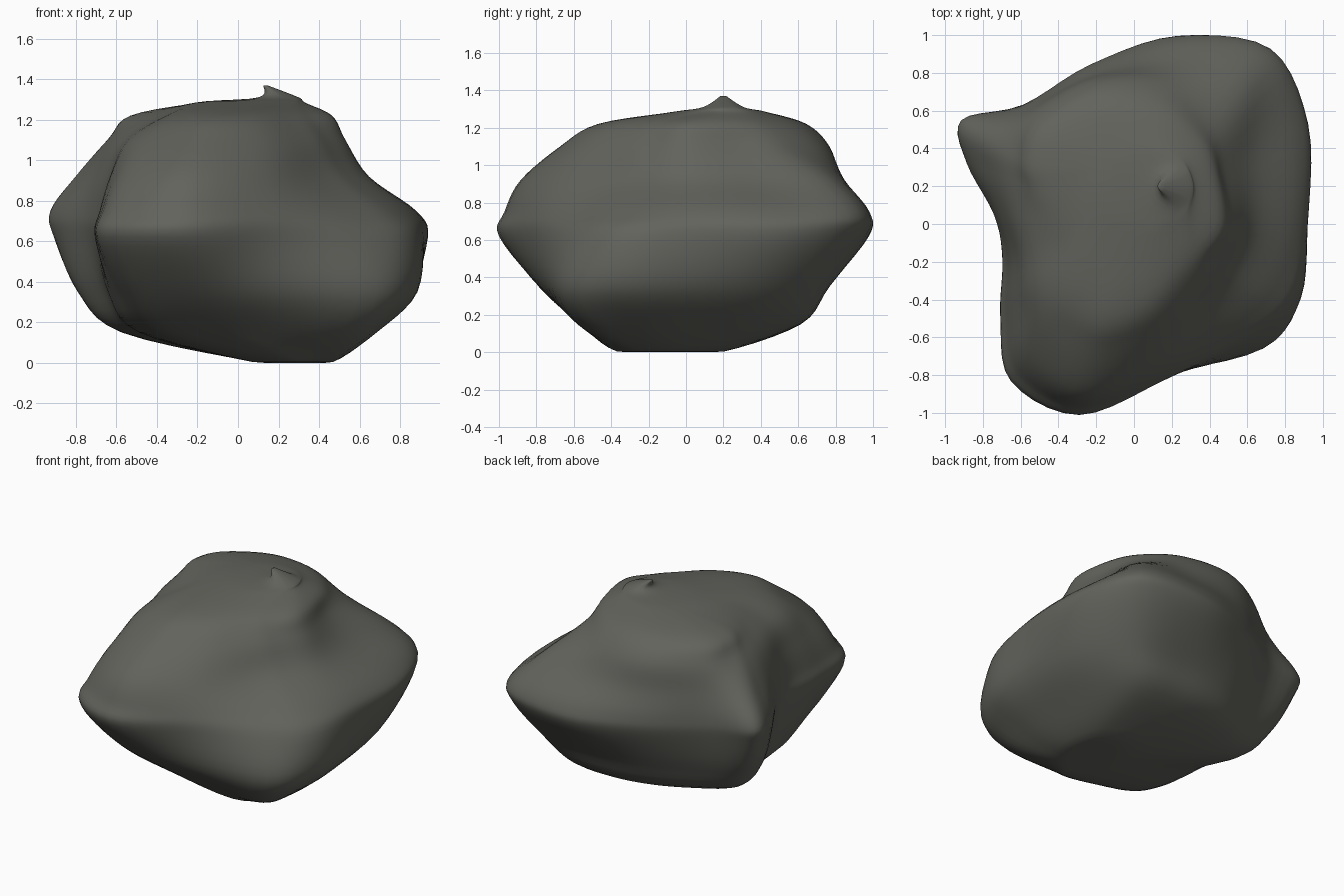
import bpy, bmesh, math
from mathutils import Vector

if "Cube" in bpy.data.objects:
    bpy.data.objects.remove(bpy.data.objects["Cube"])

# Directions (degrees) that follow the boulder's corners and hollows
ANGLES = [0, 30, 52, 77, 105, 133, 149, 160, 176, 195, 215, 232, 254, 281, 316, 336]
COS = [(math.cos(math.radians(a)), math.sin(math.radians(a))) for a in ANGLES]
STEPS = 5


def section(z, radii):
    return [Vector((r * c, r * s, z)) for r, (c, s) in zip(radii, COS)]


def oval(z, cx, cy, rx, ry):
    return [Vector((cx + rx * c, cy + ry * s, z)) for c, s in COS]


def spline(p0, p1, p2, p3, t):
    return 0.5 * (2 * p1 + (p2 - p0) * t + (2 * p0 - 5 * p1 + 4 * p2 - p3) * t * t
                  + (3 * p1 - p0 - 3 * p2 + p3) * t ** 3)


# Horizontal cross-sections from the base to the small peak
rings = [
    oval(0.0, 0.27, -0.08, 0.01, 0.01),
    oval(0.005, 0.27, -0.08, 0.20, 0.29),
    section(0.15, [.67, .70, .73, .63, .58, .60, .65, .60, .50, .50, .55, .58, .55, .58, .80, .74]),
    section(0.35, [.87, .92, .93, .78, .73, .76, .88, .83, .66, .66, .74, .84, .81, .78, .95, .95]),
    section(0.62, [.92, 1.06, 1.14, 1.0, .86, .85, 1.03, .93, .735, .72, .86, 1.05, 1.04, .84, .87, .94]),
    section(0.75, [.86, 1.0, 1.16, 1.0, .87, .86, 1.06, .93, .74, .70, .83, 1.0, 1.01, .82, .76, .82]),
    section(0.92, [.64, .73, .97, .87, .82, .83, .92, .82, .70, .66, .76, .88, .92, .73, .58, .59]),
    section(1.10, [.53, .56, .68, .75, .78, .78, .74, .68, .61, .58, .64, .68, .70, .58, .48, .48]),
    section(1.22, [.46, .50, .56, .62, .66, .67, .62, .52, .42, .38, .42, .46, .49, .42, .36, .38]),
    oval(1.285, 0.06, 0.18, 0.27, 0.25),
    oval(1.31, 0.20, 0.20, 0.10, 0.11),
    oval(1.37, 0.135, 0.20, 0.01, 0.015),
]

# Smooth every section around, then smooth from section to section
n = len(ANGLES)
fine = [[spline(r[i - 1], r[i], r[(i + 1) % n], r[(i + 2) % n], k / STEPS)
         for i in range(n) for k in range(STEPS)] for r in rings]
rows = []
last = len(fine) - 1
for j in range(last):
    a, b, c, d = fine[max(j - 1, 0)], fine[j], fine[j + 1], fine[min(j + 2, last)]
    for k in range(STEPS):
        rows.append([spline(*p, k / STEPS) for p in zip(a, b, c, d)])
rows.append(fine[last])

# Boulder skin
bm = bmesh.new()
grid = [[bm.verts.new((p.x, p.y, max(p.z, 0.0))) for p in row] for row in rows]
m = n * STEPS
for low, high in zip(grid, grid[1:]):
    for i in range(m):
        bm.faces.new((low[i], low[(i + 1) % m], high[(i + 1) % m], high[i]))
bm.faces.new(grid[0][::-1])
bm.faces.new(grid[-1])
for f in bm.faces:
    f.smooth = True
mesh = bpy.data.meshes.new("boulder")
bm.to_mesh(mesh)
bm.free()
boulder = bpy.data.objects.new("boulder", mesh)
bpy.context.collection.objects.link(boulder)

# Dark grey stone
stone = bpy.data.materials.new("dark grey stone")
stone.diffuse_color = (0.125, 0.125, 0.11, 1)
stone.use_nodes = True
stone.node_tree.nodes["Principled BSDF"].inputs["Base Color"].default_value = stone.diffuse_color
mesh.materials.append(stone)
